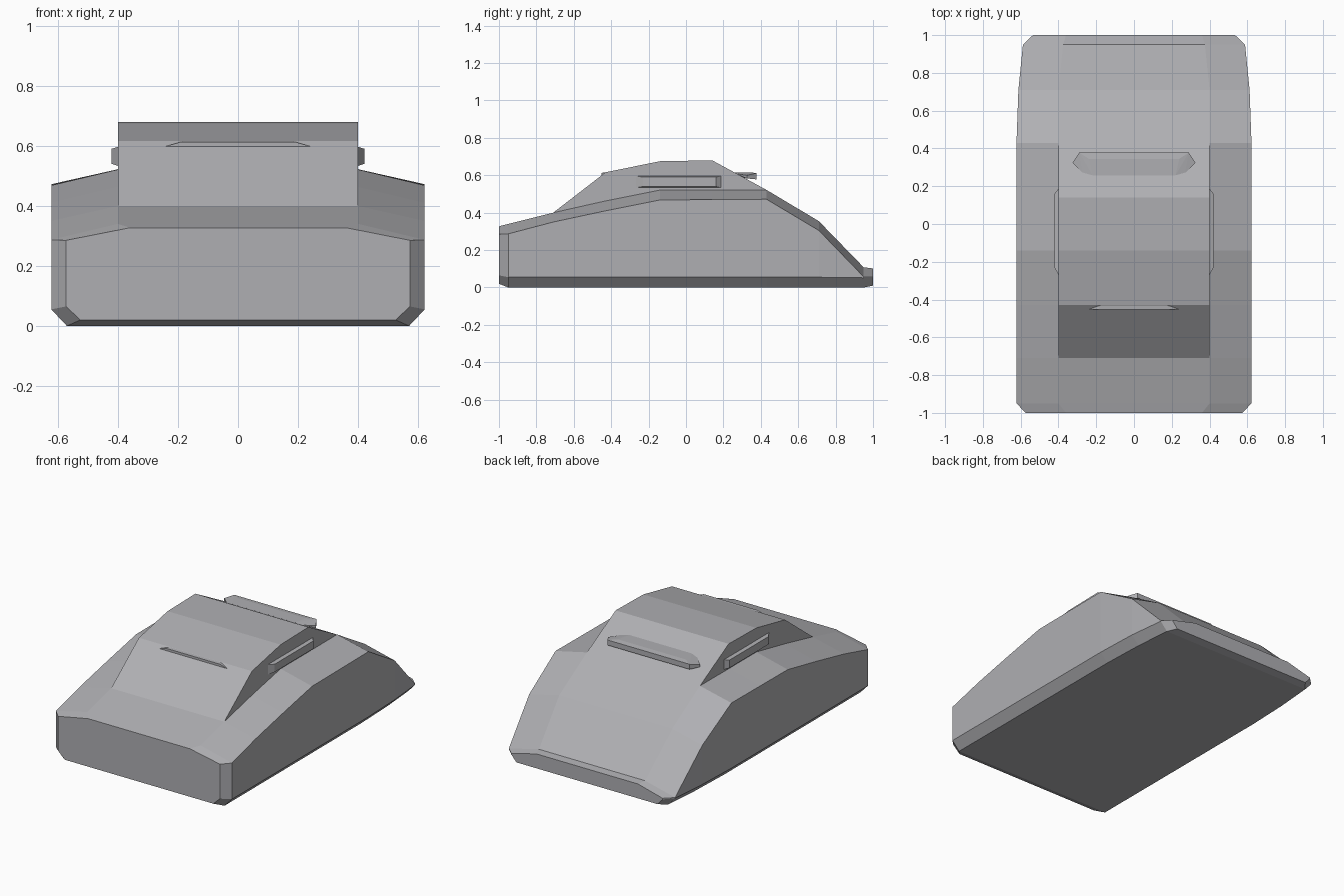
import bpy, bmesh

if "Cube" in bpy.data.objects:
    bpy.data.objects.remove(bpy.data.objects["Cube"])

grey = bpy.data.materials.new("grey_paint")
grey.diffuse_color = (0.43, 0.43, 0.45, 1)
grey.use_nodes = True
grey.node_tree.nodes["Principled BSDF"].inputs["Base Color"].default_value = grey.diffuse_color


def finish(name, bm):
    bmesh.ops.remove_doubles(bm, verts=bm.verts, dist=0.0005)
    bmesh.ops.recalc_face_normals(bm, faces=bm.faces)
    mesh = bpy.data.meshes.new(name)
    bm.to_mesh(mesh)
    bm.free()
    mesh.materials.append(grey)
    obj = bpy.data.objects.new(name, mesh)
    bpy.context.collection.objects.link(obj)
    return obj


def hull(name, points):
    bm = bmesh.new()
    for p in points:
        bm.verts.new(p)
    bmesh.ops.convex_hull(bm, input=bm.verts)
    bmesh.ops.dissolve_limit(bm, angle_limit=0.01, verts=bm.verts, edges=bm.edges)
    return finish(name, bm)


def mirrored(points):
    return points + [(-x, y, z) for x, y, z in points]


# Body sections: y, (floor x, z), (sill x, z), (shoulder x, z), (deck x, z), roof z
F, S, W = (0.57, 0), (0.622, 0.055), 0.622
sections = [
    (-1.00, (0.525, 0.02), (0.573, 0.065), (0.573, 0.285), (0.36, 0.327), 0.327),
    (-0.95, F, S, (W, 0.287), (0.40, 0.34), 0.34),
    (-0.71, F, S, (W, 0.35), (0.40, 0.40), 0.40),
    (-0.43, F, S, (W, 0.41), (0.40, 0.463), 0.616),
    (-0.14, F, S, (W, 0.468), (0.40, 0.521), 0.675),
    (0.14, F, S, (W, 0.47), (0.40, 0.521), 0.68),
    (0.43, F, S, (W, 0.472), (0.40, 0.522), 0.522),
    (0.71, (0.56, 0), (0.612, 0.055), (0.612, 0.305), (0.40, 0.355), 0.355),
    (0.95, (0.54, 0), (0.588, 0.052), (0.588, 0.057), (0.375, 0.108), 0.108),
    (1.00, (0.50, 0.01), (0.535, 0.05), (0.535, 0.057), (0.36, 0.102), 0.102),
]

# Body and raised cabin in one loft
bm = bmesh.new()
rings = []
for y, *side, roof in sections:
    right = [(x, y, z) for x, z in side + [(side[3][0], roof)]]
    left = [(-x, y, z) for x, y, z in reversed(right)]
    rings.append([bm.verts.new(p) for p in right + left])
for a, b in zip(rings, rings[1:]):
    for k in range(10):
        n = (k + 1) % 10
        bm.faces.new((a[k], a[n], b[n], b[k]))
bm.faces.new(rings[0])
bm.faces.new(rings[-1])
finish("body", bm)

# Side windows, tapered towards both ends
for name, s in (("right_window", 1), ("left_window", -1)):
    inner = [(s * 0.399, y, z) for y in (-0.27, 0.188) for z in (0.533, 0.597)]
    outer = [(s * 0.421, y, z) for y in (-0.23, 0.16) for z in (0.54, 0.59)]
    hull(name, inner + outer)

# Windscreen visor
hull("front_visor", mirrored([
    (0.245, -0.453, 0.597), (0.19, -0.453, 0.613),
    (0.17, -0.42, 0.616), (0.20, -0.425, 0.61)]))

# Rear spoiler, flat on top with sloping ends
hull("rear_spoiler", mirrored([
    (0.22, 0.258, 0.616), (0.27, 0.27, 0.608), (0.24, 0.345, 0.616),
    (0.325, 0.325, 0.600), (0.29, 0.378, 0.611), (0.325, 0.325, 0.583),
    (0.29, 0.378, 0.578), (0.27, 0.31, 0.586)]))
